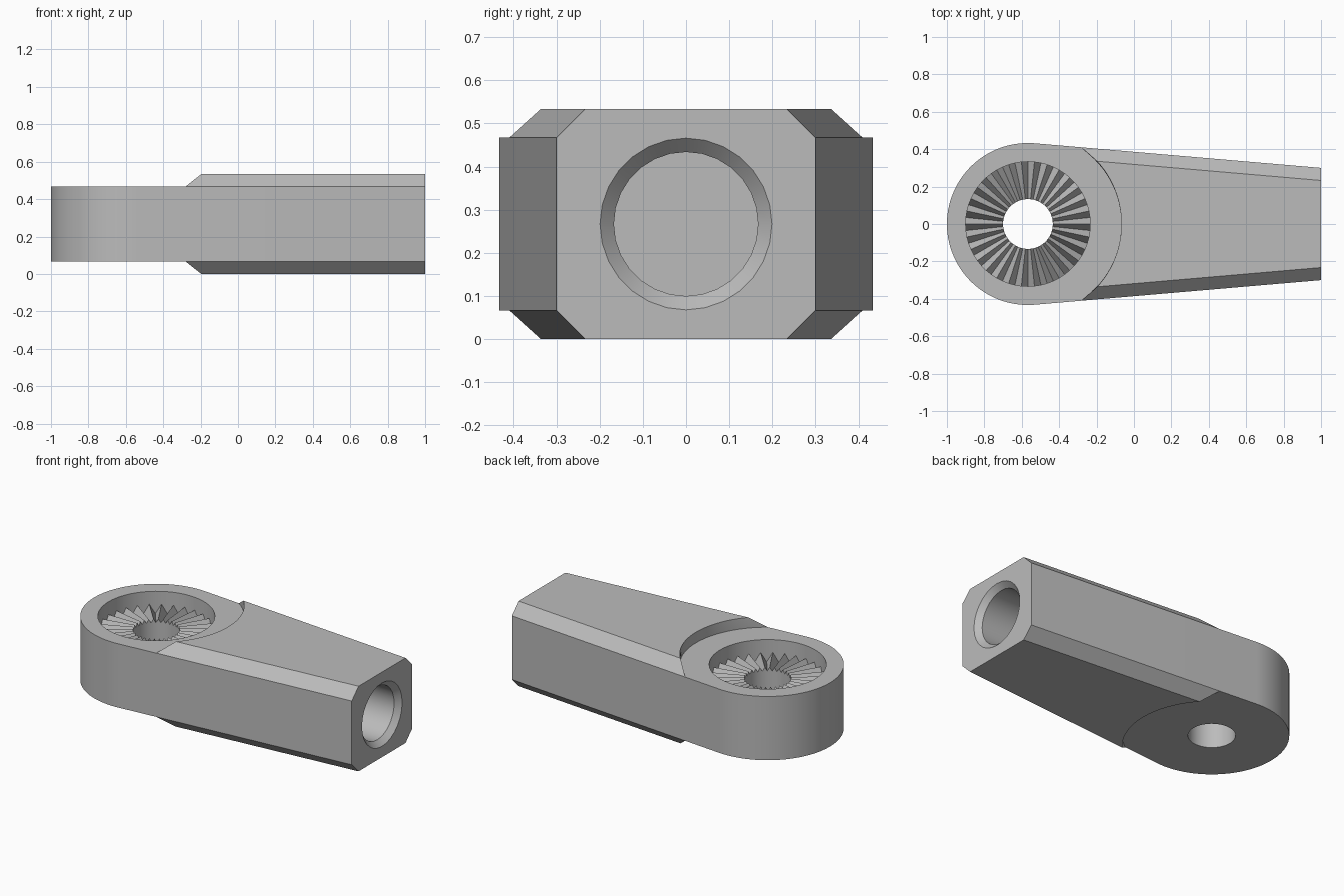
import bpy, bmesh
from math import sin, cos, pi, acos, atan2, hypot

if "Cube" in bpy.data.objects:
    bpy.data.objects.remove(bpy.data.objects["Cube"])

grey = bpy.data.materials.new("plain grey")
grey.use_nodes = True
grey.diffuse_color = (0.5, 0.5, 0.5, 1)
grey.node_tree.nodes["Principled BSDF"].inputs["Base Color"].default_value = (0.5, 0.5, 0.5, 1)

CX, HEAD_R, STEP_R = -0.567, 0.433, 0.5     # pivot centre, head and step radii
END_Y, PAD = 0.3, 0.067                     # half width at the end, pad height
LOW, HIGH = 0.067, 0.467                    # slab heights
MID = (LOW + HIGH) / 2
# Direction from the pivot to the point where the side meets the head
TANGENT = atan2(END_Y, 1 - CX) + acos(HEAD_R / hypot(1 - CX, END_Y))


def loft(name, rings):
    """Join matching rings of points into a closed solid."""
    bm = bmesh.new()
    loops = [[bm.verts.new(p) for p in ring] for ring in rings]
    n = len(loops[0])
    for a, b in zip(loops, loops[1:]):
        for i in range(n):
            j = (i + 1) % n
            bm.faces.new((a[i], a[j], b[j], b[i]))
    bm.faces.new(loops[0])
    bm.faces.new(loops[-1])
    bmesh.ops.recalc_face_normals(bm, faces=bm.faces)
    mesh = bpy.data.meshes.new(name)
    bm.to_mesh(mesh)
    bm.free()
    mesh.materials.append(grey)
    obj = bpy.data.objects.new(name, mesh)
    bpy.context.collection.objects.link(obj)
    return obj


def activate(obj):
    bpy.ops.object.select_all(action='DESELECT')
    obj.select_set(True)
    bpy.context.view_layer.objects.active = obj


def cut(obj, cutter):
    cutter.hide_render = True
    mod = obj.modifiers.new("cut", 'BOOLEAN')
    mod.operation, mod.solver, mod.object = 'DIFFERENCE', 'EXACT', cutter
    activate(obj)
    bpy.ops.object.modifier_apply(modifier=mod.name)
    bpy.data.objects.remove(cutter)


def arc(radius, start, end, steps, z):
    return [(CX + radius * cos(start + (end - start) * i / steps),
             radius * sin(start + (end - start) * i / steps), z)
            for i in range(steps + 1)]


# Slab: round head running tangentially into the tapered arm
def slab_ring(z):
    return arc(HEAD_R, TANGENT, 2 * pi - TANGENT, 56, z) + [(1, -END_Y, z), (1, END_Y, z)]


arm = loft("arm", [slab_ring(LOW), slab_ring(HIGH)])


# Raised pads with bevelled sides and a concave step around the head
def pad_ring(inset, z):
    a = TANGENT - acos((HEAD_R - inset) / STEP_R)
    y = END_Y - inset / sin(TANGENT)
    return arc(STEP_R, a, -a, 28, z) + [(1, -y, z), (1, y, z)]


for name, z, rise in (("top_pad", HIGH, PAD), ("bottom_pad", LOW, -PAD)):
    loft(name, [pad_ring(0, z), pad_ring(PAD, z + rise)])

# Recess with a ring of radial teeth and the pivot hole through its middle
TEETH, RECESS_R, HOLE_R = 30, 0.333, 0.133
PEAK, TOOTH = HIGH - 0.08, 0.06


def tooth_ring(radius, z, depth=0):
    return [(CX + radius * cos(pi * i / TEETH), radius * sin(pi * i / TEETH),
             z - depth * (i % 2)) for i in range(2 * TEETH)]


cut(arm, loft("recess_cutter", [
    tooth_ring(RECESS_R, HIGH + 0.1),
    tooth_ring(RECESS_R, PEAK, TOOTH),
    tooth_ring(HOLE_R, PEAK, TOOTH * HOLE_R / RECESS_R),
    tooth_ring(HOLE_R, LOW - 0.1)]))


# Blind bore in the end, with a chamfered mouth
def bore_ring(x, radius, sides=28):
    return [(x, radius * cos(2 * pi * i / sides), MID + radius * sin(2 * pi * i / sides))
            for i in range(sides)]


cut(arm, loft("bore_cutter", [bore_ring(1.033, 0.231), bore_ring(0.967, 0.167),
                              bore_ring(0.2, 0.167)]))

# Smooth the round walls and keep every hard edge
for name in ("arm", "top_pad", "bottom_pad"):
    activate(bpy.data.objects[name])
    bpy.ops.object.shade_smooth_by_angle(angle=0.35)
